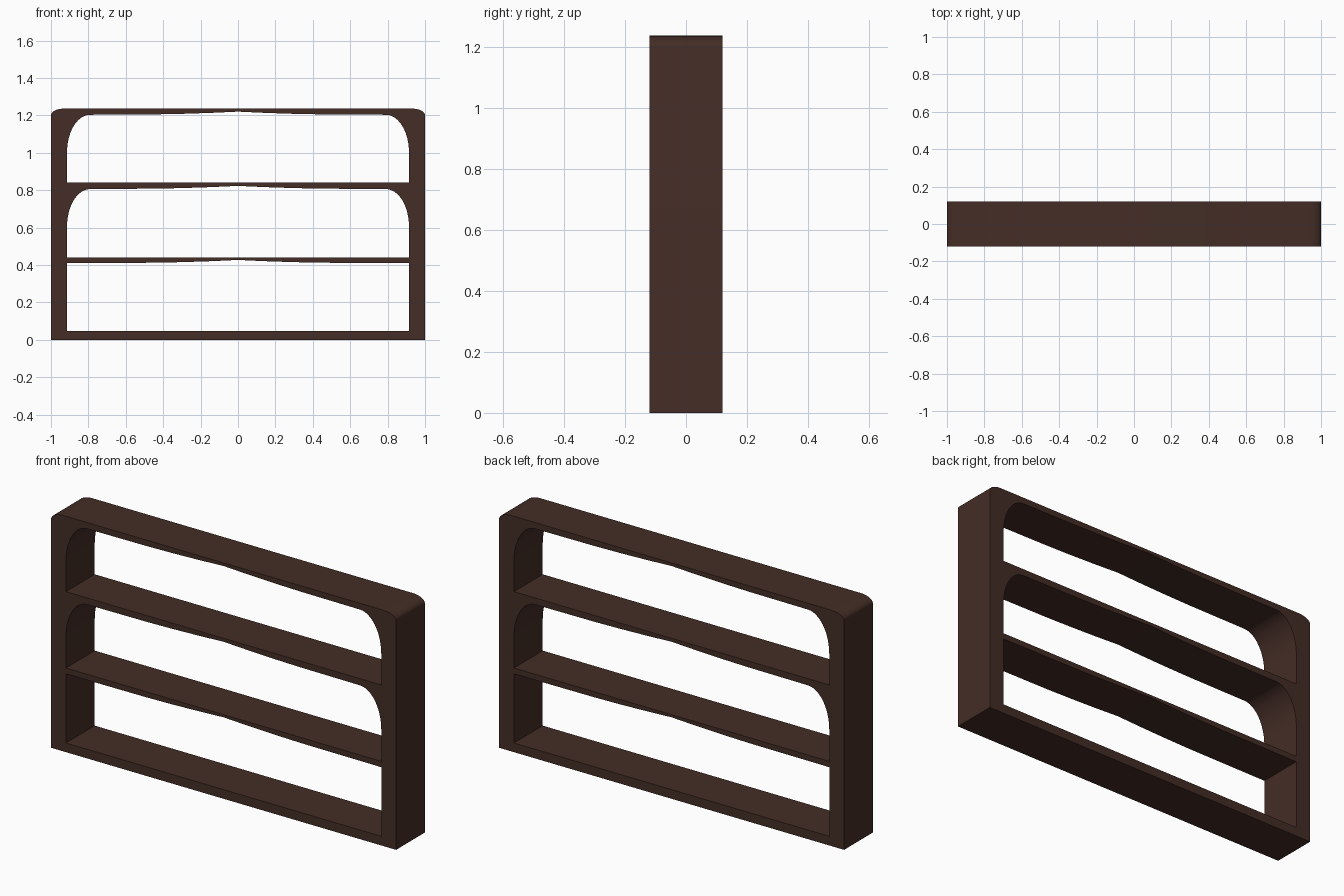
import bpy, bmesh, math

if "Cube" in bpy.data.objects:
    bpy.data.objects.remove(bpy.data.objects["Cube"])

DEPTH, HEIGHT, INNER = 0.238, 1.236, 0.914


def mirrored(right_half):
    """Close a right-hand outline (bottom to top) with its mirror image."""
    left = [(-x, z) for x, z in reversed(right_half) if x > 1e-6]
    return right_half + left


def corner(x, z, rx, rz, steps=12):
    """Quarter ellipse whose bounding corner is (x, z)."""
    return [(x - rx + rx * math.cos(a), z - rz + rz * math.sin(a))
            for a in (math.pi / 2 * i / steps for i in range(steps + 1))]


def opening(floor, ceiling, arched):
    """Bay between two shelves, with a gently peaked ceiling."""
    top = corner(INNER, ceiling, 0.124, 0.2) if arched else [(INNER, ceiling)]
    peak = [(0.45, 0.002), (0.3, 0.005), (0.15, 0.010), (0.05, 0.0145), (0, 0.017)]
    return mirrored([(INNER, floor)] + top + [(x, ceiling + dz) for x, dz in peak])


# Front profile: rounded outer case and three bays
outlines = [
    mirrored([(1.0, 0.0)] + corner(1.0, HEIGHT, 0.07, 0.035, 8)),
    opening(0.048, 0.410, False),
    opening(0.441, 0.806, True),
    opening(0.841, 1.203, True),
]
curve = bpy.data.curves.new("shelf_frame", 'CURVE')
curve.dimensions = '2D'
curve.fill_mode = 'BOTH'
curve.extrude = DEPTH / 2
for pts in outlines:
    spline = curve.splines.new('POLY')
    spline.points.add(len(pts) - 1)
    for p, (x, z) in zip(spline.points, pts):
        p.co = (x, z, 0, 1)
    spline.use_cyclic_u = True

# Shelf unit, stood upright and turned into a welded mesh
shelf = bpy.data.objects.new("shelf_frame", curve)
bpy.context.collection.objects.link(shelf)
shelf.rotation_euler.x = math.pi / 2
bpy.context.view_layer.objects.active = shelf
shelf.select_set(True)
bpy.ops.object.convert(target='MESH')
shelf = bpy.context.object
bpy.ops.object.transform_apply(location=False, rotation=True, scale=False)
bm = bmesh.new()
bm.from_mesh(shelf.data)
bmesh.ops.remove_doubles(bm, verts=bm.verts, dist=1e-5)
bmesh.ops.recalc_face_normals(bm, faces=bm.faces)
bm.to_mesh(shelf.data)
bm.free()
bpy.ops.object.shade_smooth_by_angle(angle=math.radians(30))

# Dark wood
wood = bpy.data.materials.new("dark_wood")
wood.diffuse_color = (0.058, 0.026, 0.019, 1)
wood.use_nodes = True
wood.node_tree.nodes["Principled BSDF"].inputs["Base Color"].default_value = wood.diffuse_color
shelf.data.materials.clear()
shelf.data.materials.append(wood)
